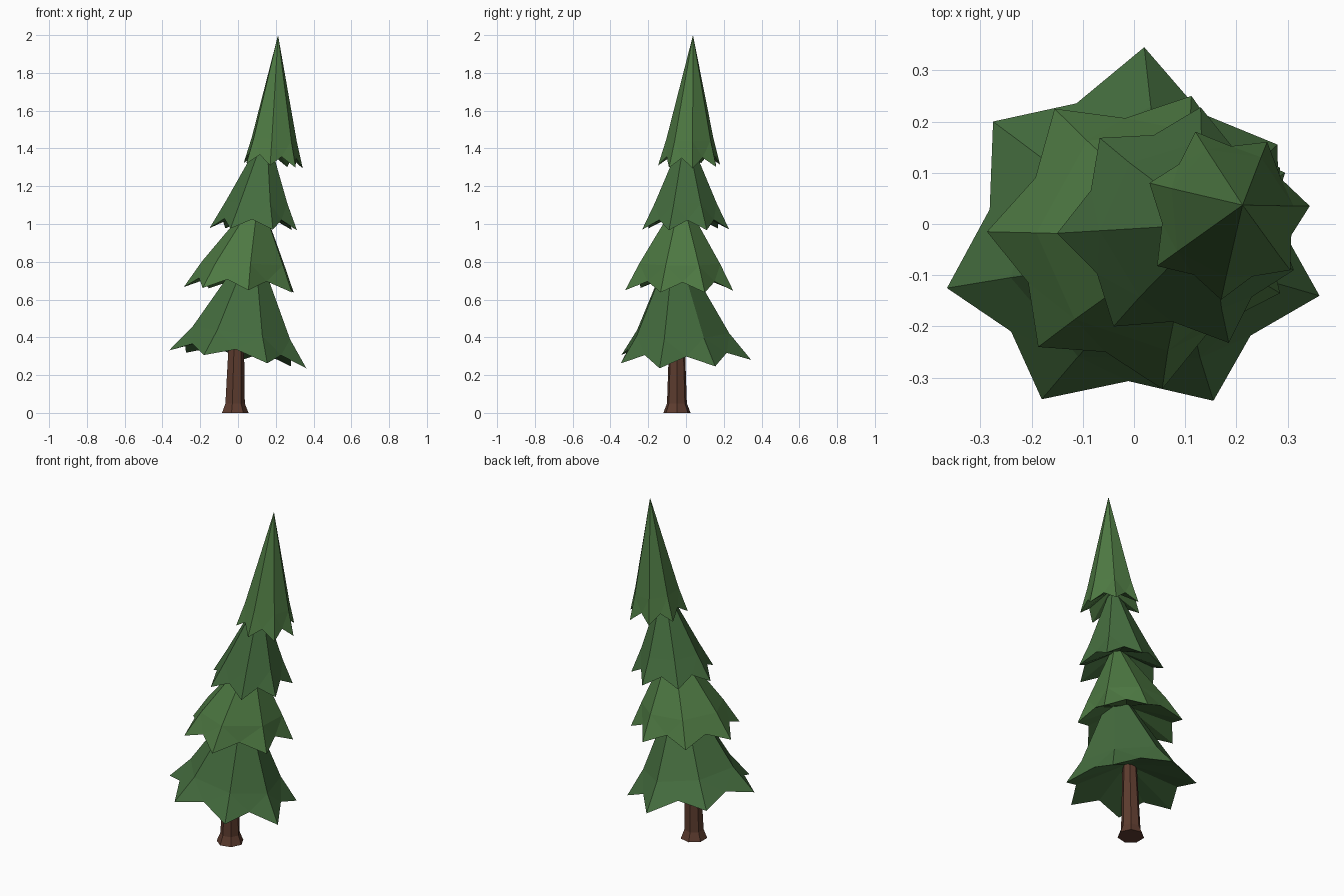
import bpy, bmesh, math
from mathutils import Vector

if "Cube" in bpy.data.objects:
    bpy.data.objects.remove(bpy.data.objects["Cube"])


def material(name, rgb):
    m = bpy.data.materials.new(name)
    m.diffuse_color = (*rgb, 1)
    m.use_nodes = True
    m.node_tree.nodes["Principled BSDF"].inputs["Base Color"].default_value = m.diffuse_color
    return m


def finish(bm, name, mat):
    bmesh.ops.recalc_face_normals(bm, faces=bm.faces)
    mesh = bpy.data.meshes.new(name)
    bm.to_mesh(mesh)
    bm.free()
    mesh.materials.append(mat)
    bpy.context.collection.objects.link(bpy.data.objects.new(name, mesh))


def bough_tier(name, tips, z0, tilt, apex, mid_scale, hollow, mat):
    """Jagged skirt: cone to a middle ring, flared star hem, hollow underside."""
    bm = bmesh.new()
    n = len(tips)
    tips = [Vector((x, y, z0 + tilt * x)) for x, y in tips]
    centre = sum(tips, Vector()) / n
    apex = Vector(apex)
    lean = (apex - centre) * 0.22
    lean.z = 0.14
    rim, notch, mid = [], [], []
    for i, t in enumerate(tips):
        half = (t + tips[(i + 1) % n]) / 2
        rim.append(bm.verts.new(t))
        notch.append(bm.verts.new(centre + (half - centre) * 0.88 + Vector((0, 0, 0.052))))
        mid.append(bm.verts.new(centre + (t - centre) * mid_scale + lean))
    top = bm.verts.new(apex)
    under = bm.verts.new(centre + Vector((lean.x, lean.y, hollow)))
    for i in range(n):
        j = (i + 1) % n
        for face in ((mid[i], mid[j], top), (mid[i], rim[i], notch[i]),
                     (mid[i], notch[i], mid[j]), (mid[j], notch[i], rim[j]),
                     (rim[i], under, notch[i]), (notch[i], under, rim[j])):
            bm.faces.new(face)
    finish(bm, name, mat)


dark = material("dark_needles", (0.058, 0.15, 0.048))
light = material("light_needles", (0.075, 0.19, 0.055))
bark = material("bark", (0.11, 0.045, 0.028))

# Trunk with flared foot
bm = bmesh.new()
rings = []
for z, r, x in ((0, 0.074, -0.018), (0.05, 0.054, -0.018), (0.5, 0.038, -0.008)):
    rings.append([bm.verts.new((x + r * math.cos(a), -0.048 + r * math.sin(a), z))
                  for a in (math.tau * k / 7 for k in range(7))])
for lo, hi in zip(rings, rings[1:]):
    for k in range(7):
        bm.faces.new((lo[k], lo[(k + 1) % 7], hi[(k + 1) % 7], hi[k]))
bm.faces.new(rings[0])
bm.faces.new(rings[-1])
finish(bm, "trunk", bark)

# Four leaning tiers of boughs, bottom to top
bough_tier("bottom_boughs",
           [(0.02, 0.345), (-0.275, 0.2), (-0.365, -0.125), (-0.18, -0.342),
            (0.155, -0.345), (0.362, -0.14), (0.28, 0.155)],
           0.283, -0.13, (0.085, -0.06, 0.92), 0.71, 0.15, dark)
bough_tier("lower_middle_boughs",
           [(-0.287, -0.015), (-0.155, 0.225), (0.112, 0.25), (0.295, 0.1),
            (0.285, -0.135), (0.055, -0.322), (-0.187, -0.24)],
           0.652, -0.05, (0.11, -0.025, 1.16), 0.75, 0.13, light)
bough_tier("upper_middle_boughs",
           [(-0.15, -0.018), (-0.067, 0.168), (0.13, 0.228), (0.285, 0.11),
            (0.312, -0.09), (0.185, -0.232), (-0.04, -0.2)],
           0.975, -0.025, (0.15, 0.0, 1.5), 0.71, 0.12, dark)
bough_tier("top_boughs",
           [(0.343, 0.035), (0.26, 0.16), (0.12, 0.18), (0.03, 0.08),
            (0.045, -0.082), (0.17, -0.148), (0.305, -0.09)],
           1.325, -0.09, (0.212, 0.037, 2.0), 0.76, 0.12, light)
